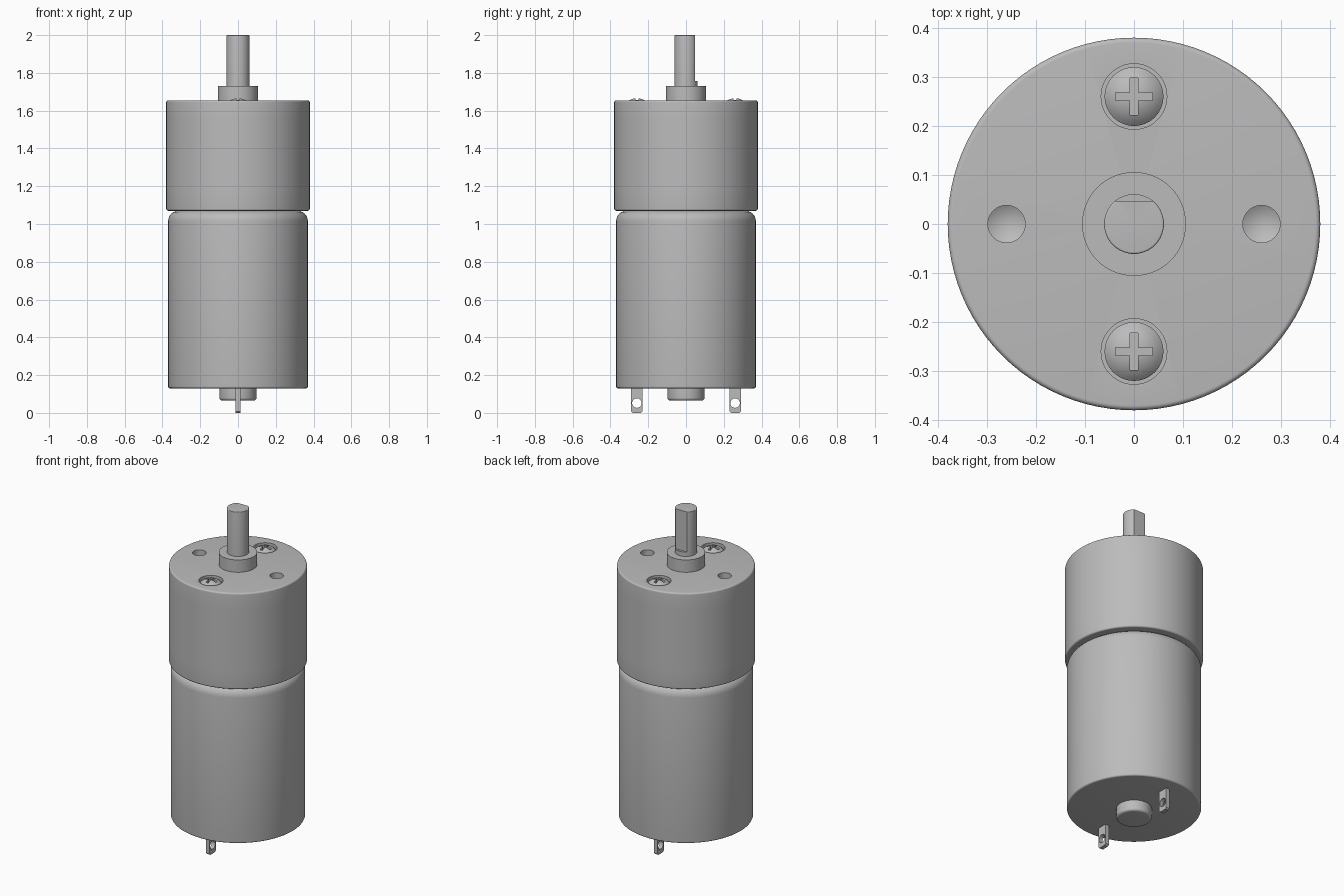
import bpy, bmesh, math
from mathutils import Matrix, Vector

cube = bpy.data.objects.get("Cube")
if cube:
    bpy.data.objects.remove(cube, do_unlink=True)

GREY = (0.5, 0.5, 0.5, 1)
metal = bpy.data.materials.new("grey_metal")
metal.use_nodes = True
metal.diffuse_color = GREY
metal.node_tree.nodes["Principled BSDF"].inputs["Base Color"].default_value = GREY


def finish(name, bm):
    bmesh.ops.recalc_face_normals(bm, faces=bm.faces)
    mesh = bpy.data.meshes.new(name)
    bm.to_mesh(mesh)
    bm.free()
    mesh.materials.append(metal)
    obj = bpy.data.objects.new(name, mesh)
    bpy.context.collection.objects.link(obj)
    return obj


def lathe(name, profile, x=0, y=0, sides=64):
    """Turn (radius, height) points around a vertical axis at x, y."""
    bm = bmesh.new()
    verts = [bm.verts.new((r, 0, z)) for r, z in profile]
    edges = [bm.edges.new(pair) for pair in zip(verts, verts[1:])]
    bmesh.ops.spin(bm, geom=verts + edges, cent=(0, 0, 0), axis=(0, 0, 1),
                   angle=math.tau, steps=sides, use_merge=True)
    bmesh.ops.remove_doubles(bm, verts=bm.verts, dist=1e-5)
    bmesh.ops.translate(bm, verts=bm.verts, vec=(x, y, 0))
    return finish(name, bm)


def rod(name, r, z0, z1, low=0, high=0, x=0, y=0, sides=64):
    """Capped cylinder with rounded lower and upper rims."""
    def corner(z, size, sign):
        if not size:
            return [(r, z)]
        turns = [i * math.pi / 12 for i in range(7)]
        return [(r - size + size * math.sin(a), z + sign * size * (1 - math.cos(a)))
                for a in turns]
    points = [(0, z0)] + corner(z0, low, 1) + corner(z1, high, -1)[::-1] + [(0, z1)]
    return lathe(name, points, x, y, sides)


def box(name, size, centre):
    bm = bmesh.new()
    bmesh.ops.create_cube(bm, size=1, matrix=Matrix.Translation(centre)
                          @ Matrix.Diagonal((*size, 1)))
    return finish(name, bm)


def cut(target, *cutters):
    """Subtract each cutter, then discard it."""
    for cutter in cutters:
        cutter.hide_render = True
        mod = target.modifiers.new("cut", "BOOLEAN")
        mod.operation, mod.solver, mod.object = "DIFFERENCE", "EXACT", cutter
        bpy.context.view_layer.objects.active = target
        bpy.ops.object.modifier_apply(modifier=mod.name)
        bpy.data.objects.remove(cutter, do_unlink=True)


TOP = 1.655
OFFSET = 0.26
parts = []

# Motor can and rear bearing boss
parts.append(rod("motor_can", 0.37, 0.13, 1.07, 0.01, 0.055, sides=96))
parts.append(rod("rear_boss", 0.098, 0.065, 0.14, 0.015))

# Gearbox stack
parts.append(rod("gearbox_rear_plate", 0.38, 1.07, 1.18, low=0.01, sides=96))
parts.append(rod("gearbox_ring", 0.38, 1.18, 1.555, sides=96))
face_plate = rod("gearbox_face_plate", 0.38, 1.555, TOP, high=0.01, sides=96)
parts.append(face_plate)

for side in (-1, 1):
    # Drilled mounting hole with a conical bottom
    cut(face_plate, lathe("drill_cutter", [(0, TOP - 0.085), (0.038, TOP - 0.063),
                                           (0.038, TOP + 0.05), (0, TOP + 0.05)],
                          x=side * OFFSET, sides=32))
    # Counterbore and domed cross-head screw
    y = side * OFFSET
    cut(face_plate, rod("counterbore_cutter", 0.067, TOP - 0.05, TOP + 0.05, y=y, sides=48))
    ball, apex, rim = 0.08, TOP + 0.011, 0.06
    steps = [rim * (1 - i / 8) for i in range(9)]
    dome = [(r, apex - ball + math.sqrt(ball * ball - r * r)) for r in steps]
    screw = lathe("screw_" + ("back" if side > 0 else "front"),
                  [(0, TOP - 0.05), (rim, TOP - 0.05)] + dome, y=y, sides=48)
    for size in ((0.076, 0.016, 0.06), (0.016, 0.076, 0.06)):
        cut(screw, box("slot_cutter", size, (0, y, TOP + 0.01)))
    parts.append(screw)

    # Solder terminal: thin tab with chamfered tip and a wire hole
    tab = box("terminal_" + ("back" if side > 0 else "front"),
              (0.024, 0.06, 0.135), (0, y, 0.0675))
    bm = bmesh.new()
    bm.from_mesh(tab.data)
    tips = [e for e in bm.edges if all(v.co.z < 0.01 for v in e.verts)
            and abs(e.verts[0].co.y - e.verts[1].co.y) < 0.001]
    bmesh.ops.bevel(bm, geom=tips, offset=0.008, segments=1, affect="EDGES")
    bm.to_mesh(tab.data)
    bm.free()
    wire = rod("wire_hole_cutter", 0.025, -0.1, 0.1, sides=32)
    wire.data.transform(Matrix.Translation(Vector((0, y, 0.052)))
                        @ Matrix.Rotation(math.pi / 2, 4, "Y"))
    cut(tab, wire)
    parts.append(tab)

# Front bearing boss and D-shaped output shaft
parts.append(rod("front_boss", 0.106, TOP - 0.02, 1.73))
shaft = rod("output_shaft", 0.061, 1.7, 2.0, high=0.004)
cut(shaft, box("flat_cutter", (0.3, 0.1, 0.4), (0, 0.097, 1.957)))
parts.append(shaft)

# Smooth round walls, keep crisp edges
bpy.ops.object.select_all(action="DESELECT")
for part in parts:
    part.select_set(True)
bpy.context.view_layer.objects.active = shaft
bpy.ops.object.shade_smooth_by_angle(angle=math.radians(32))
